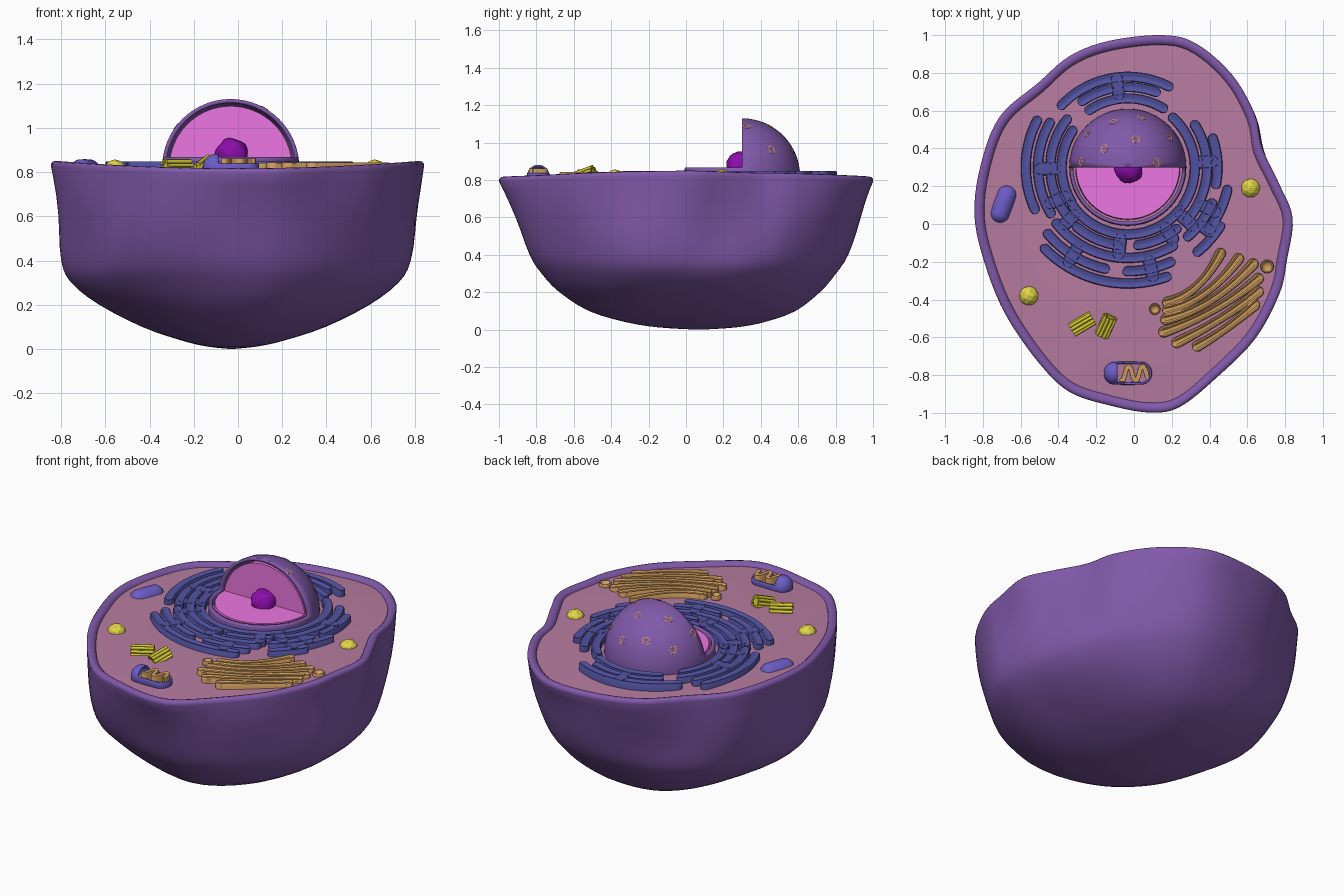
import bpy, bmesh, math
from mathutils import Vector, Matrix
from math import sin, cos, pi, radians, sqrt

if "Cube" in bpy.data.objects:
    bpy.data.objects.remove(bpy.data.objects["Cube"])

COL = dict(purple=(.22, .10, .40), cyto=(.47, .20, .35), blue=(.085, .085, .36), tan=(.62, .33, .11),
           pink=(.85, .18, .76), magenta=(.26, .004, .40), yellow=(.75, .67, .06),
           olive=(.66, .58, .03), mito=(.15, .11, .58), pore=(.80, .36, .36))
MATS = {}
for k, c in COL.items():
    MATS[k] = bpy.data.materials.new(k)
    MATS[k].diffuse_color = (*c, 1)


def finish(name, bm, mat, angle=40):
    bmesh.ops.recalc_face_normals(bm, faces=bm.faces)
    me = bpy.data.meshes.new(name)
    bm.to_mesh(me)
    bm.free()
    ob = bpy.data.objects.new(name, me)
    bpy.context.collection.objects.link(ob)
    me.materials.append(MATS[mat])
    bpy.ops.object.select_all(action='DESELECT')
    ob.select_set(True)
    bpy.context.view_layer.objects.active = ob
    bpy.ops.object.shade_smooth_by_angle(angle=radians(angle))
    return ob


def catmull(pts, n, closed):
    P = [Vector(p) for p in pts]
    m, out = len(P), []
    get = (lambda i: P[i % m]) if closed else (lambda i: P[max(0, min(m - 1, i))])
    for i in range(m if closed else m - 1):
        a, b, c, d = (get(i + j) for j in (-1, 0, 1, 2))
        for j in range(n):
            t = j / n
            out.append(.5 * (2*b + (c - a)*t + (2*a - 5*b + 4*c - d)*t*t + (3*b - a - 3*c + d)*t**3))
    return out if closed else out + [P[-1]]


def loft(bm, rings, cap0=True, cap1=True):
    R = [[bm.verts.new(p) for p in r] for r in rings]
    n = len(R[0])
    for a, b in zip(R, R[1:]):
        for i in range(n):
            bm.faces.new((a[i], a[(i+1) % n], b[(i+1) % n], b[i]))
    if cap0:
        bm.faces.new(R[0])
    if cap1:
        bm.faces.new(R[-1])


# cell membrane: bowl lofted from the rim outline, rounder with depth, with a rounded lip
OUT = [(.15, 1), (.33, .955), (.52, .79), (.64, .58), (.68, .40), (.77, .21), (.84, .03), (.81, -.19),
       (.77, -.37), (.64, -.61), (.43, -.82), (.24, -.97), (.08, -.998), (-.13, -.96), (-.34, -.89),
       (-.50, -.74), (-.68, -.48), (-.79, -.21), (-.845, .05), (-.81, .32), (-.71, .57), (-.51, .745),
       (-.34, .89), (-.13, .97)]
OUTLINE = catmull(OUT, 5, True)
LEVELS = [(0, .01, .01), (.012, .14, .20), (.04, .28, .36), (.1, .49, .54), (.2, .72, .68), (.3, .87, .77),
          (.4, .93, .84), (.6, .97, .93), (.79, 1, 1)]


def rim_z(p):
    return .817 + .033 * (p.x / .84) ** 2


rings = []
for z, sx, sy in catmull(LEVELS, 3, False):
    ring = []
    drop = max(0, 1 - z / .79)
    f = sin(pi * max(0, min(1, z / .79)))
    for p in OUTLINE:
        a = math.atan2(p.y, p.x)
        e = Vector((cos(a), sin(a))) / (abs(cos(a) / .83) ** 2.3 + abs(sin(a) / .985) ** 2.3) ** (1 / 2.3)
        q = p.lerp(e, min(.75, drop * 1.4))
        k = 1 + f * (.015 * sin(4*a + 6*z) + .013 * sin(7*a - 5*z))
        k += .14 * drop**2 * max(0, cos(a + radians(52))) ** 3
        ring.append((q.x*sx*k - .03*drop*drop, q.y*sy*k + .07*drop*drop,
                     z + (rim_z(p) - .817) * (z / .79) ** 4))
    rings.append(ring)
for d, dz in ((0, -.012), (.008, -.003), (.022, 0), (.038, -.004), (.05, -.014), (.055, -.03)):
    rings.append([(*(p * (1 - d / p.length)), rim_z(p) + dz) for p in OUTLINE])
bm = bmesh.new()
loft(bm, rings, True, False)
finish("cell_membrane", bm, 'purple', 60)

# cytoplasm surface
bm = bmesh.new()
rings = []
for k in (1, .93, .8, .6, .3, .02):
    w = max(0, (k - .6) / .4)
    rings.append([(*(p * (1 - .05 / p.length) * k), w * (rim_z(p) - .022) + (1 - w) * .815) for p in OUTLINE])
loft(bm, rings, False, True)
finish("cytoplasm", bm, 'cyto', 60)

# nucleus with its upper front quarter cut away
NC, NR, CUT = Vector((-.033, .30, .82)), .31, .868


def ball(r, c, u=48, v=32):
    b = bmesh.new()
    bmesh.ops.create_uvsphere(b, u_segments=u, v_segments=v, radius=r, matrix=Matrix.Translation(c))
    return b


def slice_(b, co, no, fill=True, clear=True):
    bmesh.ops.bisect_plane(b, geom=b.verts[:] + b.edges[:] + b.faces[:], plane_co=co, plane_no=no,
                           clear_outer=clear, dist=1e-5)
    if fill:
        bmesh.ops.holes_fill(b, edges=[e for e in b.edges if e.is_boundary], sides=0)


bm = ball(NR, NC)
slice_(bm, (0, 0, .77), (0, 0, -1), False)
slice_(bm, (0, 0, CUT), (0, 0, 1), False, False)
slice_(bm, (0, NC.y, 0), (0, -1, 0), False, False)
bmesh.ops.delete(bm, geom=[f for f in bm.faces if f.calc_center_median().y < NC.y - 1e-4
                           and f.calc_center_median().z > CUT], context='FACES')
shell = finish("nuclear_envelope", bm, 'purple')
sol = shell.modifiers.new("wall", 'SOLIDIFY')
sol.thickness, sol.offset = .018, -1
bm = ball(.278, NC)
slice_(bm, (0, 0, .78), (0, 0, -1))
slice_(bm, (0, 0, CUT - .002), (0, 0, 1))
finish("nucleoplasm_floor", bm, 'pink')
bm = ball(.278, NC)
slice_(bm, (0, NC.y + .004, 0), (0, -1, 0))
slice_(bm, (0, 0, .84), (0, 0, -1))
finish("nucleoplasm_wall", bm, 'pink')

# nucleolus, slightly lumpy
bm = bmesh.new()
bmesh.ops.create_icosphere(bm, subdivisions=3, radius=.074)
for v in bm.verts:
    v.co = v.co * (1 + .07 * sin(70*v.co.x) * cos(60*v.co.y + 50*v.co.z)) + Vector((-.027, .29, .878))
finish("nucleolus", bm, 'magenta')


def lathe(bm, prof, mtx, n=16):
    loft(bm, [[mtx @ Vector((r*cos(2*pi*i/n), r*sin(2*pi*i/n), z)) for i in range(n)] for r, z in prof])


# nuclear pores
bm = bmesh.new()
for x, y in ((-.11, .545), (.04, .565), (-.16, .40), (.01, .45), (.19, .46), (.12, .325), (-.28, .33),
             (-.25, .48)):
    d = Vector((x, y, 0)) - Vector((NC.x, NC.y, 0))
    d.z = sqrt(max(.004, NR**2 - d.length_squared))
    d.normalize()
    m = Matrix.Translation(NC + d * (NR - .004)) @ d.to_track_quat('Z', 'Y').to_matrix().to_4x4()
    lathe(bm, ((.024, -.004), (.023, .004), (.017, .006), (.012, .004), (.009, .001)), m)
finish("nuclear_pores", bm, 'pore')


# raised ribbon with rounded ends, a shallow groove and an optional slim waist
def ribbon(bm, path, hw, z0, z1, n=32, groove=.005, waist=0):
    P = [path((1 - cos(pi * (i + .15) / (n + .3))) / 2) for i in range(n + 1)]
    S = [0]
    for a, b in zip(P, P[1:]):
        S.append(S[-1] + (b - a).length)
    rings = []
    for i, p in enumerate(P):
        t = (P[min(n, i+1)] - P[max(0, i-1)]).normalized()
        nrm = Vector((-t.y, t.x))
        d = min(S[i], S[-1] - S[i], hw)
        w = max(.003, hw * sqrt(max(0, 1 - (1 - d / hw) ** 2)))
        w *= 1 - waist * sin(pi * S[i] / S[-1])
        g = groove * w / hw
        rings.append([(*(p + nrm * w * s), z) for s, z in (
            (-1, z0), (-1, z1 - .005), (-.85, z1), (-.6, z1), (-.3, z1 - g), (.3, z1 - g),
            (.6, z1), (.85, z1), (1, z1 - .005), (1, z0))])
    loft(bm, rings)


def arc(r, a0, a1):
    return lambda t: Vector((NC.x + r*cos(radians(a0 + (a1-a0)*t)), NC.y + r*sin(radians(a0 + (a1-a0)*t))))


def radial(a, r0, r1):
    v = Vector((cos(radians(a)), sin(radians(a))))
    return lambda t: NC.xy + v * (r0 + (r1 - r0) * t)


# endoplasmic reticulum: concentric folds joined by wide radial bridges
bm = bmesh.new()
for r, a0, a1 in ((.48, 60, 140), (.425, 100, 128), (.425, 66, 94), (.365, 55, 128),
                  (.54, 150, 207), (.475, 147, 214), (.41, 138, 178), (.41, 184, 226), (.35, 142, 215),
                  (.615, 222, 292), (.55, 217, 260), (.55, 267, 297), (.48, 215, 303), (.415, 226, 266),
                  (.415, 274, 312), (.355, 210, 325), (.355, -38, 52), (.42, -45, 36), (.475, -14, 22),
                  (.485, -52, -20), (.54, -40, -10), (.58, -53, -30)):
    ribbon(bm, arc(r, a0, a1), .0265, .79, .848)
for a, r0, r1 in ((97, .36, .50), (181, .35, .49), (205, .34, .48), (222, .35, .48), (238, .48, .62),
                  (264, .35, .49), (283, .48, .62), (302, .35, .48), (-42, .35, .49), (-27, .42, .55),
                  (-38, .48, .58), (4, .36, .48)):
    ribbon(bm, radial(a, r0, r1), .035, .79, .8465, 16, 0)
finish("endoplasmic_reticulum", bm, 'blue')

# golgi stack: six bent sacs with swollen ends
bm = bmesh.new()
for a, b, c in (((.15, -.42), (.33, -.33), (.47, -.13)), ((.15, -.46), (.375, -.365), (.57, -.16)),
                ((.14, -.51), (.405, -.405), (.65, -.19)), ((.13, -.58), (.42, -.455), (.68, -.27)),
                ((.20, -.64), (.46, -.50), (.68, -.34)), ((.31, -.66), (.49, -.55), (.66, -.41))):
    A, B, C = Vector(a), Vector(b), Vector(c)
    ribbon(bm, lambda t: A*(1-t)*(1-2*t) + B*4*t*(1-t) + C*t*(2*t-1), .031, .79, .843, waist=.28, groove=.008)
finish("golgi_stack", bm, 'tan')

# open vesicles beside the stack
bm = bmesh.new()
for x, y, r in ((.11, -.45, .03), (.705, -.225, .036)):
    lathe(bm, ((r*.7, -.03), (r, -.005), (r, .016), (r*.9, .021), (r*.75, .02), (r*.6, .012), (r*.2, .006)),
          Matrix.Translation((x, y, .82)))
finish("vesicles", bm, 'tan')


def capsule(r, half):
    b = ball(r, (0, 0, 0), 24, 16)
    slice_(b, (0, 0, 0), (1, 0, 0), False, False)
    for v in b.verts:
        v.co.x += math.copysign(half - r, v.co.x) if abs(v.co.x) > 1e-4 else 0
    return b


# whole mitochondrion
bm = capsule(.055, .105)
bm.transform(Matrix.Translation((-.692, .105, .803)) @ Matrix.Rotation(radians(70), 4, 'Z'))
finish("mitochondrion", bm, 'mito')

# opened mitochondrion with folded inner membrane
bm = capsule(.062, .128)
slice_(bm, (-.055, 0, 0), (1, 0, 0), False, False)
slice_(bm, (0, 0, .018), (0, 0, 1), False, False)
bmesh.ops.delete(bm, geom=[f for f in bm.faces if f.calc_center_median().x > -.055
                           and f.calc_center_median().z > .018], context='FACES')
bm.transform(Matrix.Translation((-.032, -.79, .82)))
ob = finish("open_mitochondrion", bm, 'mito')
sol = ob.modifiers.new("wall", 'SOLIDIFY')
sol.thickness, sol.offset = .01, -1
bm = bmesh.new()
zig = catmull([(-.075 + .0185*i, -.79 + (.03 if i // 2 % 2 else -.03)) for i in range(9)], 8, False)
ribbon(bm, lambda t: zig[min(len(zig)-1, round(t*(len(zig)-1)))] + Vector((1e-5*t, 0)), .013, .80, .862, 60, .002)
finish("inner_membrane_folds", bm, 'tan')

# lysosomes: faceted balls
for i, (x, y) in enumerate(((.617, .19), (-.557, -.38))):
    bm = bmesh.new()
    bmesh.ops.create_icosphere(bm, subdivisions=2, radius=.054, matrix=Matrix.Translation((x, y, .803)))
    finish(f"lysosome_{i+1}", bm, 'yellow', 15)

# centriole pair: nine tubules around a core
for i, (c, d, L) in enumerate((((-.275, -.53, .82), (.85, .5, 0), .13), ((-.148, -.54, .825), (.38, .8, .3), .115))):
    m = Matrix.Translation(c) @ Vector(d).to_track_quat('Z', 'Y').to_matrix().to_4x4()
    bm = bmesh.new()
    for k in range(9):
        t = m @ Matrix.Translation((.031*cos(2*pi*k/9), .031*sin(2*pi*k/9), 0))
        bmesh.ops.create_cone(bm, cap_ends=True, segments=12, radius1=.009, radius2=.009, depth=L, matrix=t)
    bmesh.ops.create_cone(bm, cap_ends=True, segments=18, radius1=.026, radius2=.026, depth=L*.9, matrix=m)
    finish(f"centriole_{i+1}", bm, 'olive')

for m in bpy.data.materials:
    if m.users and not m.is_grease_pencil:
        m.use_nodes = True
        m.node_tree.nodes["Principled BSDF"].inputs["Base Color"].default_value = m.diffuse_color
